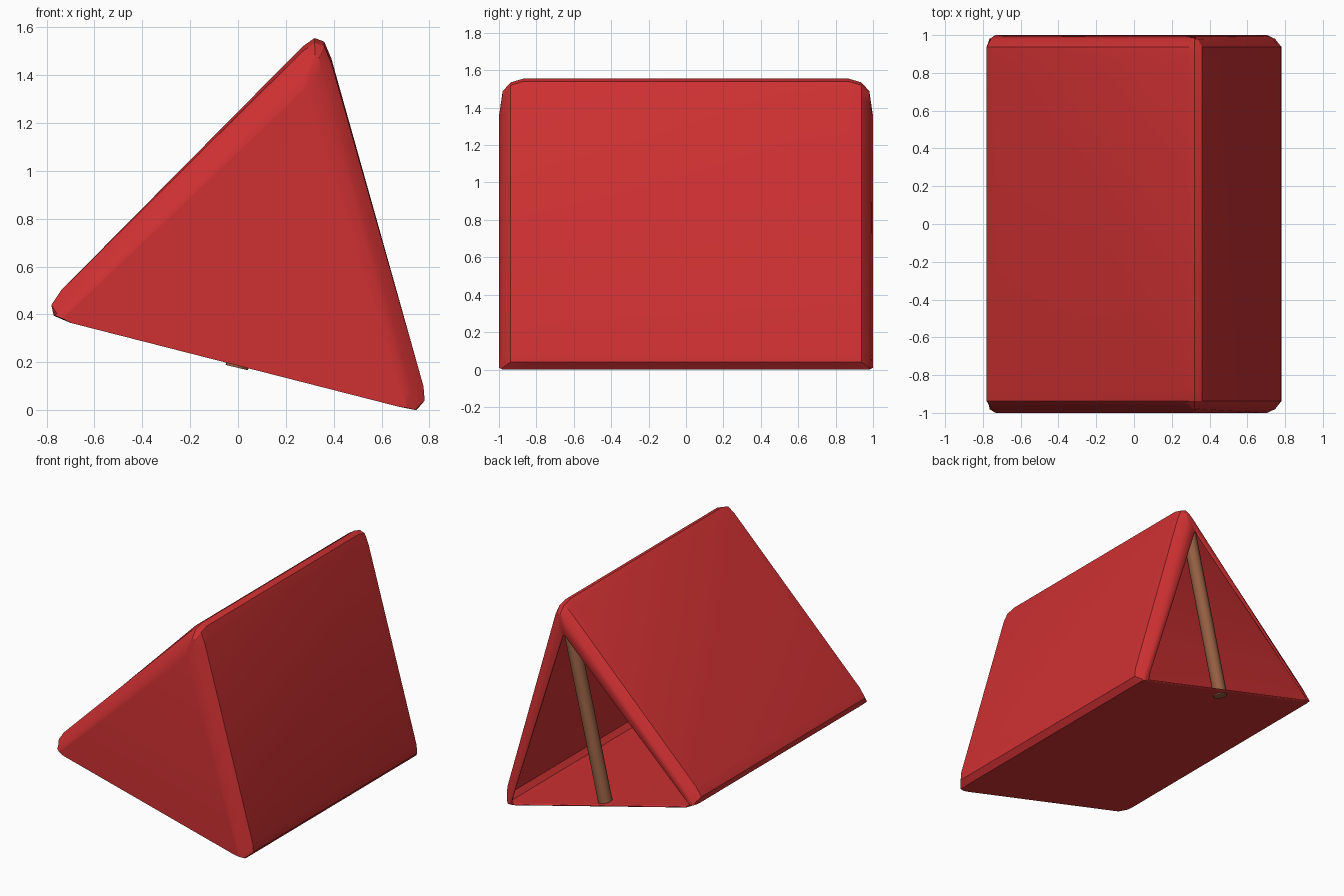
import bpy, bmesh, math
from mathutils import Vector

if "Cube" in bpy.data.objects:
    bpy.data.objects.remove(bpy.data.objects["Cube"])


def material(name, rgb):
    m = bpy.data.materials.new(name)
    m.diffuse_color = (*rgb, 1)
    m.use_nodes = True
    m.node_tree.nodes["Principled BSDF"].inputs["Base Color"].default_value = m.diffuse_color
    return m


red = material("red canvas", (0.62, 0.03, 0.032))
brown = material("brown wood", (0.30, 0.115, 0.055))

# Leaning triangular cross-sections (x, z): body, rim edge, end opening
body = [(0.67, 0.015), (0.745, 0.0), (0.78, 0.04), (0.775, 0.10), (0.39, 1.47),
        (0.36, 1.54), (0.32, 1.555), (0.27, 1.52), (-0.74, 0.50),
        (-0.78, 0.44), (-0.77, 0.395), (-0.70, 0.365)]
rim = [(0.67, 0.015), (0.745, 0.0), (0.747, 0.01), (0.73, 0.07), (0.348, 1.43),
       (0.338, 1.475), (0.322, 1.488), (0.30, 1.47), (-0.70, 0.46),
       (-0.757, 0.405), (-0.765, 0.395), (-0.70, 0.365)]
opening = [(0.67, 0.015), (0.705, 0.01), (0.703, 0.02), (0.69, 0.08), (0.295, 1.33),
           (0.287, 1.348), (0.28, 1.355), (0.27, 1.346), (-0.68, 0.435),
           (-0.73, 0.39), (-0.733, 0.383), (-0.70, 0.365)]
# Ridge dips slightly just before the rim
dipped = [(x, z - 0.02 if z > 1.4 else z) for x, z in body]

half = [(0.87, body), (0.938, dipped), (0.98, rim), (1.0, opening)]
sections = [(-y, p) for y, p in reversed(half)] + half

# Tent shell: loft of the sections, closed at the front, open at the back
bm = bmesh.new()
rings = [[bm.verts.new((x, y, z)) for x, z in p] for y, p in sections]
n = len(body)
for a, b in zip(rings, rings[1:]):
    for i in range(n):
        j = (i + 1) % n
        bm.faces.new((a[i], a[j], b[j], b[i]))
bm.faces.new(rings[0])
bmesh.ops.recalc_face_normals(bm, faces=bm.faces)
# Make sure the front panel looks forward
bm.faces.ensure_lookup_table()
if bm.faces[-1].normal.y > 0:
    bmesh.ops.reverse_faces(bm, faces=bm.faces)
me = bpy.data.meshes.new("tent_shell")
bm.to_mesh(me)
bm.free()
me.materials.append(red)
tent = bpy.data.objects.new("tent_shell", me)
bpy.context.collection.objects.link(tent)
sol = tent.modifiers.new("canvas thickness", "SOLIDIFY")
sol.thickness = 0.008
sol.offset = -1
bpy.context.view_layer.objects.active = tent
tent.select_set(True)
bpy.ops.object.shade_smooth_by_angle(angle=math.radians(25))
tent.select_set(False)

# Tent pole in the open end, leaning with the tent
foot, top = Vector((-0.005, 0.925, 0.178)), Vector((0.29, 0.925, 1.42))
axis = top - foot
bpy.ops.mesh.primitive_cylinder_add(vertices=8, radius=0.048, depth=axis.length,
                                    location=(foot + top) / 2,
                                    rotation=(0, math.atan2(axis.x, axis.z), 0))
pole = bpy.context.object
pole.name = "tent_pole"
pole.data.materials.append(brown)
bpy.ops.object.shade_smooth_by_angle(angle=math.radians(50))
